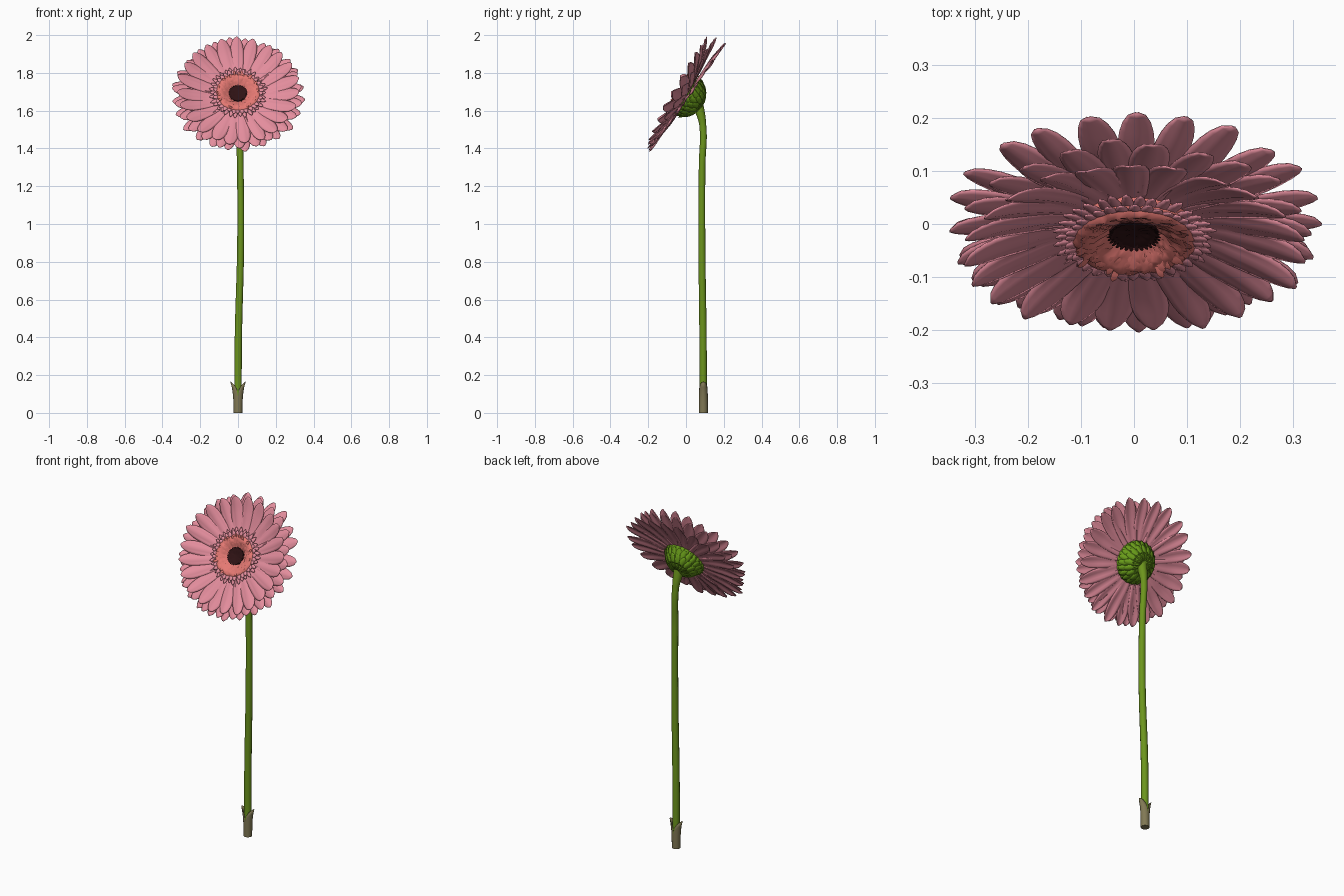
import bpy, bmesh, math, random
from mathutils import Matrix, Vector

if "Cube" in bpy.data.objects:
    bpy.data.objects.remove(bpy.data.objects["Cube"])

random.seed(4)
HEAD = Matrix.Translation((0, -0.008, 1.684)) @ Matrix.Rotation(math.radians(58.8), 4, 'X')


def material(name, rgb):
    m = bpy.data.materials.new(name)
    m.diffuse_color = (*rgb, 1)
    m.use_nodes = True
    m.node_tree.nodes["Principled BSDF"].inputs["Base Color"].default_value = m.diffuse_color
    return m


PINK = material("petal pink", (0.78, 0.27, 0.34))
SALMON = material("floret salmon", (0.78, 0.19, 0.17))
DARK = material("centre dark", (0.028, 0.006, 0.007))
STEM = material("stem green", (0.15, 0.30, 0.012))
CALYX = material("calyx green", (0.14, 0.33, 0.01))
SHEATH = material("sheath olive", (0.22, 0.19, 0.09))


def finish(name, bm, mat, matrix=None, thick=0, angle=60):
    bmesh.ops.recalc_face_normals(bm, faces=bm.faces)
    me = bpy.data.meshes.new(name)
    bm.to_mesh(me)
    bm.free()
    ob = bpy.data.objects.new(name, me)
    bpy.context.collection.objects.link(ob)
    me.materials.append(mat)
    if matrix:
        ob.matrix_world = matrix
    if thick:
        s = ob.modifiers.new("thickness", 'SOLIDIFY')
        s.thickness = thick
        s.offset = 0
    bpy.ops.object.select_all(action='DESELECT')
    ob.select_set(True)
    bpy.context.view_layer.objects.active = ob
    bpy.ops.object.shade_smooth_by_angle(angle=math.radians(angle))
    return ob


def along(path, t):
    # point on a polyline of (radius, height) at fraction t
    f = t * (len(path) - 1)
    i = min(int(f), len(path) - 2)
    return Vector(path[i]).lerp(Vector(path[i + 1]), f - i)


def blade(bm, ang, path, hw, base=0.4, peak=0.68, tip=0.1, cup=0.1, ridge=0.0, n=10, m=6):
    # one petal or bract radiating from the head axis
    rot = Matrix.Rotation(ang, 3, 'Z')
    rows = []
    for i in range(n + 1):
        t = 1 - (1 - i / n) ** 1.35
        r, z = along(path, t)
        w = base + (1 - base) * math.sin(math.pi / 2 * min(t / peak, 1))
        if t > peak:
            w *= math.sqrt(max(0, 1 - ((t - peak) / (1 - peak)) ** 2))
        w = hw * max(w, tip)
        row = []
        for j in range(m + 1):
            s = 2 * j / m - 1
            dz = -cup * w * s * s * t + ridge * math.cos(s * math.pi * 2) * math.sin(math.pi * t)
            row.append(bm.verts.new(rot @ Vector((r, s * w, z + dz))))
        rows.append(row)
    for a, b in zip(rows, rows[1:]):
        for j in range(m):
            bm.faces.new((a[j], a[j + 1], b[j + 1], b[j]))


def rings(bm, pts, sides):
    # join rings made by pts: list of functions angle -> point
    loops = [[bm.verts.new(p(2 * math.pi * k / sides)) for k in range(sides)] for p in pts]
    for a, b in zip(loops, loops[1:]):
        for k in range(sides):
            q = (k + 1) % sides
            bm.faces.new((a[k], a[q], b[q], b[k]))
    return loops


def lathe(bm, profile, sides=40, rough=0.0):
    # revolve a profile; rough gives a lumpy surface
    def jit():
        return random.uniform(-rough, rough)
    loops = rings(bm, [lambda a, r=r, z=z: ((r + jit() * 0.5) * math.cos(a),
                                            (r + jit() * 0.5) * math.sin(a), z + jit())
                       for r, z in profile], sides)
    bm.faces.new(loops[0])
    bm.faces.new(loops[-1])


# three layers of ray petals; tip height varies round the head (more open at the top)
# name, tip radius, base height, mid height, tip height, change by sin, change by cos^2, offset
layers = [("back_petals", 0.357, -0.022, -0.012, -0.018, -0.025, 0.0, 0.0),
          ("middle_petals", 0.346, -0.012, 0.006, 0.016, 0.0, 0.012, 0.5),
          ("front_petals", 0.326, -0.004, 0.024, 0.044, 0.012, 0.022, 0.0)]
COUNT = 23
for name, R, z0, z1, z2, ks, kc, off in layers:
    bm = bmesh.new()
    for k in range(COUNT):
        a = math.pi / 2 + (k + off) * 2 * math.pi / COUNT + random.uniform(-0.03, 0.03)
        L = R * random.uniform(0.97, 1.01)
        dz = random.uniform(-0.005, 0.005) + ks * math.sin(a) + kc * math.cos(a) ** 2
        blade(bm, a, [(0.07, z0), (0.16, z0 * 0.6 + z1 * 0.4), (0.25, z1 + dz * 0.5),
                      (L, z2 + dz)], random.uniform(0.034, 0.039), base=0.55,
              cup=0.32, ridge=0.0022)
    finish(name, bm, PINK, HEAD, 0.003)

# ring of short inner petals
bm = bmesh.new()
for row, (R, z) in enumerate([(0.153, 0.020), (0.135, 0.031)]):
    for k in range(34):
        a = (k + row * 0.5) * 2 * math.pi / 34 + random.uniform(-0.03, 0.03)
        L = R * random.uniform(0.95, 1.04)
        blade(bm, a, [(0.085, 0.012), (0.115, z), (L, z + 0.002)], 0.0125, base=0.9,
              peak=0.4, tip=0.08, cup=0.2, n=5, m=2)
finish("inner_petals", bm, PINK, HEAD, 0.003)

# lumpy salmon disc, with a fringe of pointed florets
bm = bmesh.new()
lathe(bm, [(0.118, 0.0), (0.118, 0.026), (0.111, 0.034), (0.103, 0.037), (0.094, 0.037),
           (0.085, 0.034), (0.076, 0.030), (0.067, 0.024), (0.058, 0.017), (0.048, 0.010),
           (0.035, 0.002)], 64, 0.005)
for k in range(70):
    r = random.uniform(0.055, 0.1)
    z = 0.017 + (r - 0.055) * 0.45
    blade(bm, k * 2.39996, [(r, z), (r + 0.012, z + 0.01), (r + 0.022, z + 0.013)], 0.007,
          base=0.7, peak=0.4, cup=0.2, n=4, m=2)
finish("disc_florets", bm, SALMON, HEAD, 0, 80)

# dark centre with a toothed rim
bm = bmesh.new()
lathe(bm, [(0.046, 0.0), (0.047, 0.016), (0.038, 0.017), (0.026, 0.014), (0.012, 0.011)], 36, 0.002)
for k in range(30):
    blade(bm, k * 2 * math.pi / 30, [(0.035, 0.015), (0.045, 0.019), (0.051, 0.021)], 0.004,
          base=0.9, peak=0.4, cup=0, n=3, m=2)
finish("dark_centre", bm, DARK, HEAD, 0, 80)

# green cup behind the petals, with overlapping bracts
bowl = [(0.018, -0.108), (0.055, -0.095), (0.086, -0.072), (0.106, -0.044), (0.113, -0.022)]
bm = bmesh.new()
lathe(bm, bowl + [(0.07, -0.008)])
finish("calyx_cup", bm, CALYX, HEAD)
bm = bmesh.new()
for count, cut, push in [(26, 5, 0.002), (22, 4, 0.004), (16, 3, 0.005)]:
    path = [(r + push * 0.7, z - push * 0.7) for r, z in bowl[max(0, cut - 3):cut]]
    for k in range(count):
        a = (k + cut * 0.5) * 2 * math.pi / count
        r, z = path[-1]
        blade(bm, a, path + [(r + 0.011, z + 0.014)], 0.016, base=0.7, peak=0.35,
              tip=0.06, cup=0.0, n=6, m=2)
finish("calyx_bracts", bm, CALYX, HEAD, 0.002)

# stem as a bevelled curve
cu = bpy.data.curves.new("stem", 'CURVE')
cu.dimensions = '3D'
cu.bevel_depth = 0.02
cu.bevel_resolution = 4
cu.use_fill_caps = True
pts = [(0, 0.092, 0.005, 1.0), (0.002, 0.09, 0.4, 1.0), (0.014, 0.084, 0.9, 0.95),
       (0.012, 0.085, 1.3, 0.9), (0.006, 0.088, 1.53, 0.95), (0, 0.062, 1.638, 1.5)]
sp = cu.splines.new('BEZIER')
sp.bezier_points.add(len(pts) - 1)
for bp, (x, y, z, r) in zip(sp.bezier_points, pts):
    bp.co = (x, y, z)
    bp.radius = r
    bp.handle_left_type = bp.handle_right_type = 'AUTO'
stem = bpy.data.objects.new("stem", cu)
bpy.context.collection.objects.link(stem)
cu.materials.append(STEM)

# olive sheath at the foot, rising to a flared tab on each side
bm = bmesh.new()


def sheath_ring(t):
    def p(a):
        c = abs(math.cos(a))
        r = 0.0225 + 0.017 * t ** 3 * c
        return (r * math.cos(a), 0.092 + 0.0225 * math.sin(a), t * (0.085 + 0.08 * c ** 0.5))
    return p


loops = rings(bm, [sheath_ring(i / 6) for i in range(7)], 24)
bm.faces.new(loops[0])
finish("foot_sheath", bm, SHEATH, None, 0.002)
